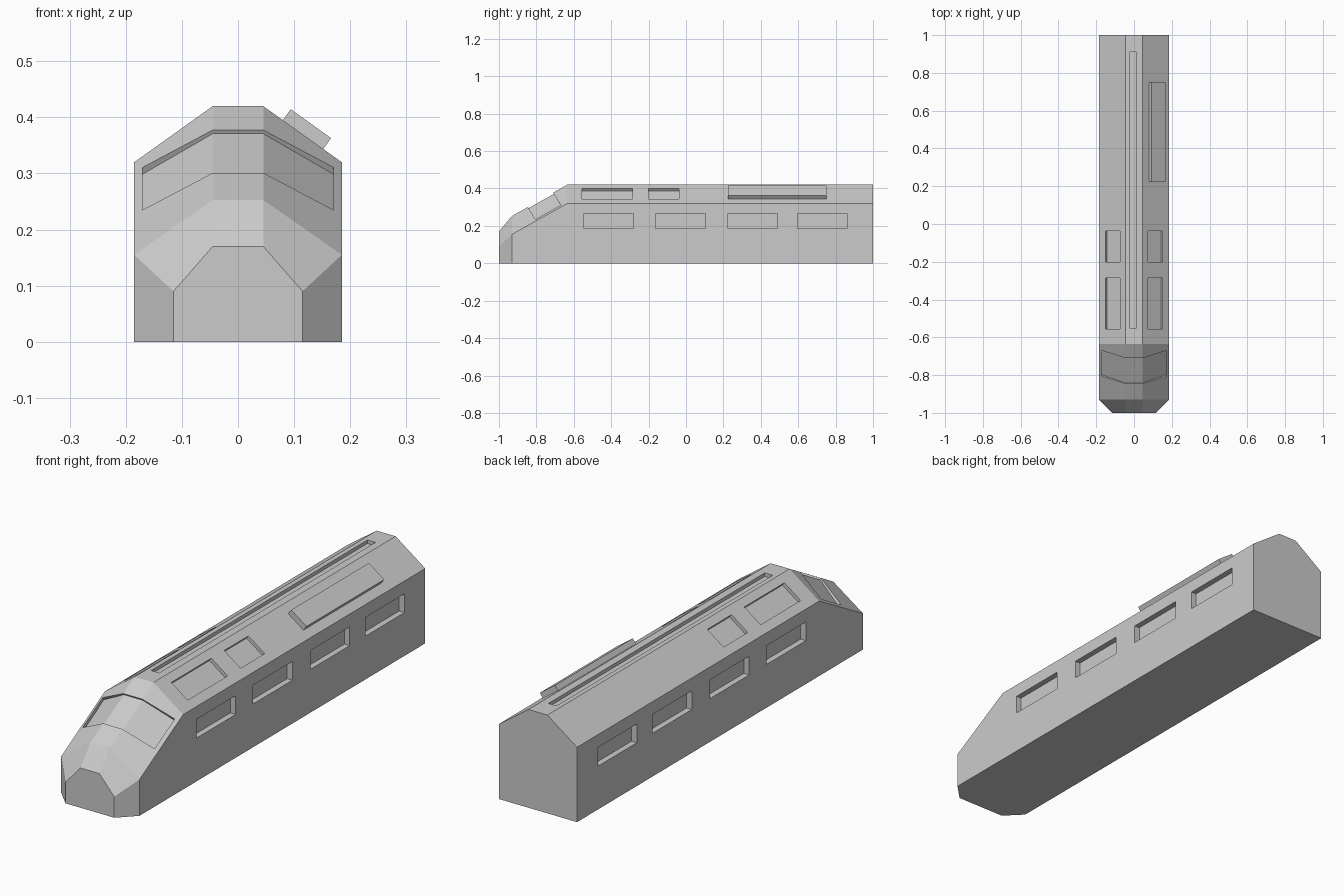
import bpy, bmesh

if "Cube" in bpy.data.objects:
    bpy.data.objects.remove(bpy.data.objects["Cube"])


def loft(bm, sections):
    """Skin a closed solid through matching rings of points."""
    rings = [[bm.verts.new(p) for p in s] for s in sections]
    n = len(rings[0])
    faces = [bm.faces.new(rings[0]), bm.faces.new(rings[-1])]
    for a, b in zip(rings, rings[1:]):
        for i in range(n):
            j = (i + 1) % n
            faces.append(bm.faces.new((a[i], a[j], b[j], b[i])))
    bmesh.ops.recalc_face_normals(bm, faces=faces)


def prism(bm, profile, y0, y1):
    """Extrude an (x, z) profile along y."""
    loft(bm, [[(x, y, z) for x, z in profile] for y in (y0, y1)])


def make_object(name, bm):
    mesh = bpy.data.meshes.new(name)
    bm.to_mesh(mesh)
    bm.free()
    obj = bpy.data.objects.new(name, mesh)
    bpy.context.collection.objects.link(obj)
    return obj


def roof_profile(x0, x1, low, high, side=1):
    """Slab on the sloped roof, from low to high along the roof normal."""
    nx, nz = 0.581, 0.814
    surf = lambda x: 0.32 + (0.185 - x) * 0.1 / 0.14
    pts = [(x0, low), (x0, high), (x1, high), (x1, low)]
    return [(side * (x + nx * h), surf(x) + nz * h) for x, h in pts]


# Carriage body: half sections as y, side x, shoulder z, ridge z
bm = bmesh.new()
ridge = 0.045
loft(bm, [[(-w, y, 0), (-w, y, s), (-ridge, y, t), (ridge, y, t), (w, y, s), (w, y, 0)]
          for y, w, s, t in ((1, 0.185, 0.32, 0.42), (-0.635, 0.185, 0.32, 0.42),
                             (-0.93, 0.185, 0.155, 0.253), (-1, 0.115, 0.09, 0.17))])
body = make_object("carriage_body", bm)

# Recess cutters
bm = bmesh.new()
for side in (-1, 1):
    # side windows
    for y in (-0.545, -0.162, 0.225, 0.595):
        prism(bm, [(side * x, z) for x, z in
                   ((0.16, 0.185), (0.21, 0.185), (0.21, 0.265), (0.16, 0.265))], y, y + 0.265)
    # roof windows
    for y0, y1 in ((-0.557, -0.287), (-0.2, -0.037)):
        prism(bm, roof_profile(0.075, 0.152, -0.015, 0.02, side), y0, y1)
# ridge slot
prism(bm, [(-0.025, 0.405), (0.013, 0.405), (0.013, 0.45), (-0.025, 0.45)], -0.55, 0.91)
# wraparound windscreen: x, top (y, z), bottom (y, z), inset depth
screen = []
for x, (ty, tz), (by, bz), d in ((-0.17, (-0.67, 0.311), (-0.805, 0.234), 0.014),
                                 (-0.045, (-0.71, 0.377), (-0.845, 0.301), 0.007),
                                 (0.045, (-0.71, 0.377), (-0.845, 0.301), 0.007),
                                 (0.17, (-0.67, 0.311), (-0.805, 0.234), 0.014)):
    screen.append([(x, y - 0.5 * h, z + 0.87 * h) for y, z, h in
                   ((ty, tz, 0.03), (by, bz, 0.03), (by, bz, -d), (ty, tz, -d))])
loft(bm, screen)
cutter = make_object("recess_cutter", bm)
cutter.hide_render = True

mod = body.modifiers.new("recesses", 'BOOLEAN')
mod.operation = 'DIFFERENCE'
mod.solver = 'EXACT'
mod.object = cutter
bpy.context.view_layer.objects.active = body
body.select_set(True)
bpy.ops.object.modifier_apply(modifier=mod.name)
bpy.data.objects.remove(cutter, do_unlink=True)

# Raised equipment box on the right roof slope
bm = bmesh.new()
prism(bm, roof_profile(0.08, 0.152, -0.003, 0.024), 0.225, 0.75)
make_object("roof_equipment_box", bm)
